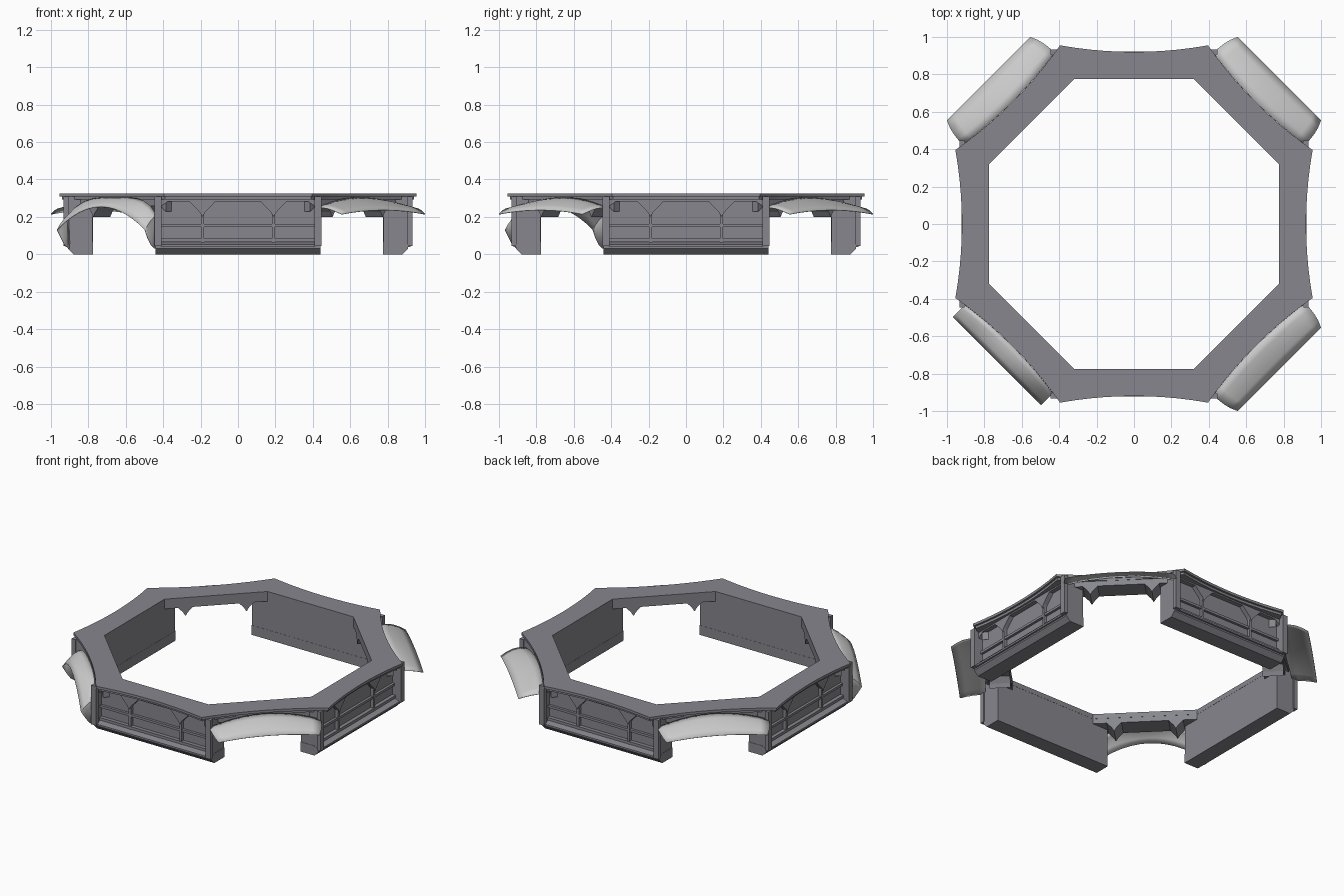
import bpy, bmesh, math
from mathutils import Matrix, Vector

if "Cube" in bpy.data.objects:
    bpy.data.objects.remove(bpy.data.objects["Cube"])


def material(name, c):
    m = bpy.data.materials.new(name)
    m.diffuse_color = (*c, 1)
    m.use_nodes = True
    m.node_tree.nodes["Principled BSDF"].inputs["Base Color"].default_value = m.diffuse_color
    return m


STONE = material("slate_grey", (0.24, 0.24, 0.27))
CLOTH = material("light_cloth", (0.55, 0.55, 0.54))
TAN = math.tan(math.pi / 8)


def finish(bm, name, mat, angle=0.0):
    bm.transform(Matrix.Rotation(angle, 4, 'Z'))
    bmesh.ops.recalc_face_normals(bm, faces=bm.faces)
    me = bpy.data.meshes.new(name)
    bm.to_mesh(me)
    bm.free()
    me.materials.append(mat)
    ob = bpy.data.objects.new(name, me)
    bpy.context.collection.objects.link(ob)
    return ob


def loft(bm, a, b):
    # closed prism between two matching outlines
    va, vb = [bm.verts.new(p) for p in a], [bm.verts.new(p) for p in b]
    bm.faces.new(va)
    bm.faces.new(vb[::-1])
    for i in range(len(a)):
        j = (i + 1) % len(a)
        bm.faces.new((va[i], va[j], vb[j], vb[i]))


# Side-local coordinates: t along the side, r outward, z up (unrotated side faces -y)
def box(bm, t0, t1, r0, r1, z0, z1):
    q = [(t0, -r0), (t1, -r0), (t1, -r1), (t0, -r1)]
    loft(bm, [(x, y, z0) for x, y in q], [(x, y, z1) for x, y in q])


def along(bm, prof, half):
    # extrude an (r, z) profile along the side
    loft(bm, [(-half, -r, z) for r, z in prof], [(half, -r, z) for r, z in prof])


def arches(bm, r0, r1, flat, half, spread):
    # three arched bays with pointed drops between them
    low = [(half, flat - 0.03), (half - 0.04, flat), (0.19 + spread, flat),
           (0.205, 0.225), (0.19, 0.20), (0.175, 0.225), (0.19 - spread, flat)]
    p = [(half, 0.308)] + low + [(-t, z) for t, z in low[::-1]] + [(-half, 0.308)]
    loft(bm, [(t, -r0, z) for t, z in p], [(t, -r1, z) for t, z in p])


def ring(name, z0, z1, inset):
    # octagonal ring with straight inner and concave outer sides
    bm = bmesh.new()
    loops = []
    n = 10
    for k in range(8):
        rot = Matrix.Rotation(k * math.pi / 4, 3, 'Z')
        for i in range(n):
            s = 2 * i / n - 1
            ro = 0.955 - inset - 0.035 * (1 - s * s)
            o = rot @ Vector((s * (0.955 - inset) * TAN, -ro, 0))
            q = rot @ Vector((s * 0.775 * TAN, -0.775, 0))
            loops.append([bm.verts.new((v.x, v.y, z))
                          for v, z in ((o, z0), (o, z1), (q, z1), (q, z0))])
    for a, b in zip(loops, loops[1:] + loops[:1]):
        for i in range(4):
            j = (i + 1) % 4
            bm.faces.new((a[i], a[j], b[j], b[i]))
    return finish(bm, name, STONE)


ring("counter_top", 0.308, 0.325, 0.0)
ring("counter_top_moulding", 0.292, 0.309, 0.014)

for k in range(4):
    ang = k * math.pi / 2
    # counter wall with stepped plinth
    bm = bmesh.new()
    box(bm, -0.42, 0.42, 0.776, 0.865, 0.04, 0.31)
    along(bm, [(0.775, 0), (0.88, 0), (0.91, 0.03), (0.91, 0.05),
               (0.88, 0.065), (0.775, 0.065)], 0.44)
    finish(bm, "counter_wall", STONE, ang)
    # end posts
    bm = bmesh.new()
    for s in (-1, 1):
        t0, t1 = sorted((s * 0.415, s * 0.438))
        box(bm, t0, t1, 0.777, 0.915, 0.04, 0.31)
        t0, t1 = sorted((s * 0.41, s * 0.447))
        box(bm, t0, t1, 0.905, 0.932, 0.045, 0.31)
    finish(bm, "counter_end_posts", STONE, ang)
    # panel trim: rails and mullions
    bm = bmesh.new()
    for z, h, r in ((0.155, 0.016, 0.882), (0.075, 0.018, 0.89)):
        box(bm, -0.415, 0.415, 0.86, r, z - h / 2, z + h / 2)
    along(bm, [(0.86, 0.04), (0.922, 0.04), (0.922, 0.052), (0.86, 0.068)], 0.415)
    for t in (-0.19, 0.19):
        box(bm, t - 0.008, t + 0.008, 0.86, 0.886, 0.06, 0.22)
    finish(bm, "counter_panel_trim", STONE, ang)
    bm = bmesh.new()
    arches(bm, 0.86, 0.895, 0.283, 0.415, 0.07)
    finish(bm, "counter_arches", STONE, ang)
    # lintel over each diagonal opening
    bm = bmesh.new()
    arches(bm, 0.776, 0.905, 0.258, 0.36, 0.045)
    finish(bm, "opening_lintel", STONE, ang + math.pi / 4)


def awning(name, angle, drooping):
    bm = bmesh.new()
    nu, nv = 12, 4
    grid = []
    for i in range(nu + 1):
        s = 2 * i / nu - 1
        row = []
        for j in range(nv + 1):
            v = j / nv
            r0 = 0.922 + 0.025 * s * s
            if drooping:
                t = s * 0.333
                r = r0 + (1.037 - r0) * v
                zi, zo = 0.305 - 0.095 * s ** 4, 0.255 - 0.125 * s * s
            else:
                t = s * (0.347 - 0.032 * v ** 2.5)
                r = r0 + (1.10 - r0) * v
                zi, zo = 0.305 - 0.055 * s * s, 0.237 - 0.022 * s * s
            z = zi + (zo - zi) * v + 0.012 * math.sin(math.pi * v)
            row.append(bm.verts.new((t, -r, z)))
        grid.append(row)
    for a, b in zip(grid, grid[1:]):
        for j in range(nv):
            bm.faces.new((a[j], b[j], b[j + 1], a[j + 1]))
    if drooping:
        # side flaps hanging down to the plinth
        for row in (grid[0], grid[-1]):
            t = row[0].co.x * 0.985
            low = [bm.verts.new((t, -r, z)) for r, z in
                   ((0.92, 0.03), (0.955, 0.03), (0.985, 0.05), (1.01, 0.085))]
            for j in range(3):
                bm.faces.new((row[j], row[j + 1], low[j + 1], low[j]))
            bm.faces.new((row[3], row[4], low[3]))
    ob = finish(bm, name, CLOTH, angle)
    sol = ob.modifiers.new("thickness", 'SOLIDIFY')
    sol.thickness = 0.003
    bpy.context.view_layer.objects.active = ob
    ob.select_set(True)
    bpy.ops.object.shade_smooth_by_angle(angle=math.radians(30))
    ob.select_set(False)


# one awning per diagonal; the front left one hangs lower
for k in range(4):
    awning("low_awning" if k == 3 else "awning", math.pi / 4 + k * math.pi / 2, k == 3)
